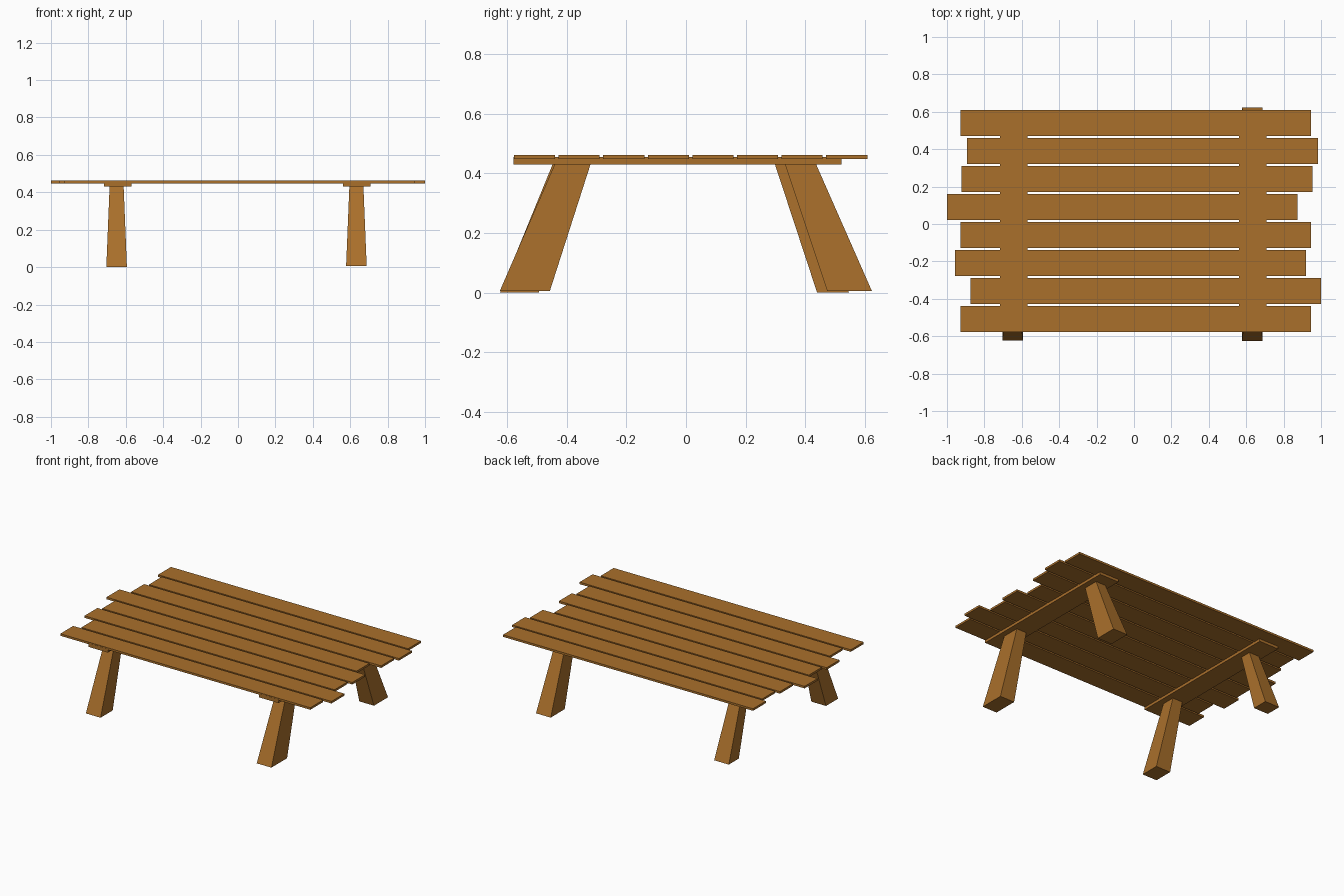
import bpy
import bmesh

if "Cube" in bpy.data.objects:
    bpy.data.objects.remove(bpy.data.objects["Cube"])

wood = bpy.data.materials.new("wood")
wood.diffuse_color = (0.40, 0.16, 0.024, 1)
wood.use_nodes = True
wood.node_tree.nodes["Principled BSDF"].inputs["Base Color"].default_value = wood.diffuse_color


def prism(name, bottom, top, z0, z1):
    """Block lofted between two rectangles given as (x0, x1, y0, y1)."""
    bm = bmesh.new()
    bmesh.ops.create_cube(bm, size=1)
    for v in bm.verts:
        r, z = (top, z1) if v.co.z > 0 else (bottom, z0)
        v.co = (r[v.co.x > 0], r[2 + (v.co.y > 0)], z)
    mesh = bpy.data.meshes.new(name)
    bm.to_mesh(mesh)
    bm.free()
    mesh.materials.append(wood)
    obj = bpy.data.objects.new(name, mesh)
    bpy.context.collection.objects.link(obj)
    return obj


# Table top: equal planks, each slid a little along its length (front to back)
slides = [0.009, 0.0625, -0.019, 0.009, -0.0635, 0.0165, 0.045, 0.009]
for i, s in enumerate(slides):
    y = -0.508 + i * 0.1496
    rect = (s - 0.9375, s + 0.9375, y - 0.069, y + 0.069)
    prism(f"plank_{i + 1}", rect, rect, 0.448, 0.462)

# Cross beams under the planks
for side, x in (("left", -0.644), ("right", 0.635)):
    rect = (x - 0.0735, x + 0.0735, -0.578, 0.521)
    prism(f"{side}_beam", rect, rect, 0.43, 0.455)

# Splayed, tapered legs: x centre, bottom y range, top y range, bottom z
legs = {
    "front_left_leg": (-0.649, (-0.624, -0.494), (-0.447, -0.356), 0.0),
    "front_right_leg": (0.633, (-0.625, -0.457), (-0.440, -0.320), 0.005),
    "back_left_leg": (-0.649, (0.440, 0.547), (0.298, 0.374), 0.0),
    "back_right_leg": (0.633, (0.474, 0.624), (0.332, 0.436), 0.005),
}
for name, (x, yb, yt, z) in legs.items():
    prism(name, (x - 0.055, x + 0.055, *yb), (x - 0.0375, x + 0.0375, *yt), z, 0.432)
